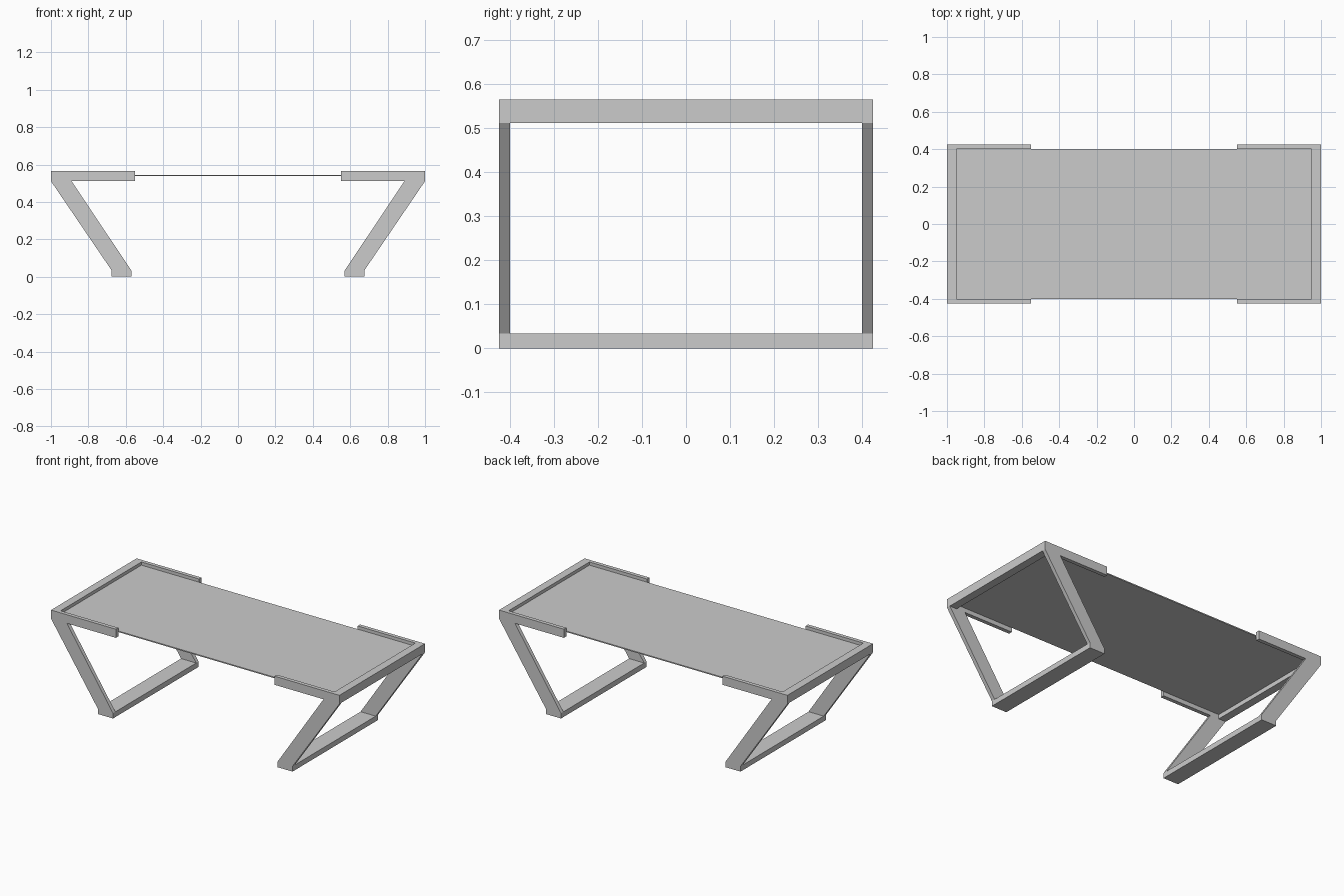
import bpy
import bmesh

if "Cube" in bpy.data.objects:
    bpy.data.objects.remove(bpy.data.objects["Cube"])

HALF_DEPTH = 0.424   # outer y of the side frames
INNER = 0.40         # inner y of the side frames
TOP, RAIL, FOOT = 0.565, 0.511, 0.033


def extrude_profile(name, profile, y0, y1, mirror=(False, False, False)):
    """Extrude an (x, z) outline from y0 to y1, with optional mirroring."""
    bm = bmesh.new()
    face = bm.faces.new([bm.verts.new((x, y0, z)) for x, z in profile])
    ext = bmesh.ops.extrude_face_region(bm, geom=[face])
    verts = [g for g in ext["geom"] if isinstance(g, bmesh.types.BMVert)]
    bmesh.ops.translate(bm, verts=verts, vec=(0, y1 - y0, 0))
    bmesh.ops.recalc_face_normals(bm, faces=bm.faces)
    mesh = bpy.data.meshes.new(name)
    bm.to_mesh(mesh)
    bm.free()
    obj = bpy.data.objects.new(name, mesh)
    bpy.context.collection.objects.link(obj)
    if any(mirror):
        mod = obj.modifiers.new("Mirror", "MIRROR")
        mod.use_axis = mirror
        mod.use_mirror_merge = False
    return obj


def rect(x0, x1, z0, z1):
    return [(x0, z0), (x1, z0), (x1, z1), (x0, z1)]


# Four side frames: short arm along the top with a slanted leg and foot
side = [(0.55, TOP), (1.0, TOP), (1.0, RAIL), (0.675, FOOT), (0.675, 0),
        (0.57, 0), (0.57, FOOT), (0.89, RAIL), (0.55, RAIL)]
extrude_profile("side_frame", side, INNER, HALF_DEPTH, (True, True, False))

# Cross bars at both ends of the table top
extrude_profile("end_rail", rect(0.95, 1.0, RAIL, TOP), -INNER, INNER,
                (True, False, False))

# Floor bars joining the feet
extrude_profile("floor_bar", rect(0.57, 0.675, 0, FOOT), -INNER, INNER,
                (True, False, False))

# Thin panel held between the arms
extrude_profile("table_panel", rect(-0.95, 0.95, 0.538, 0.545), -INNER, INNER)
